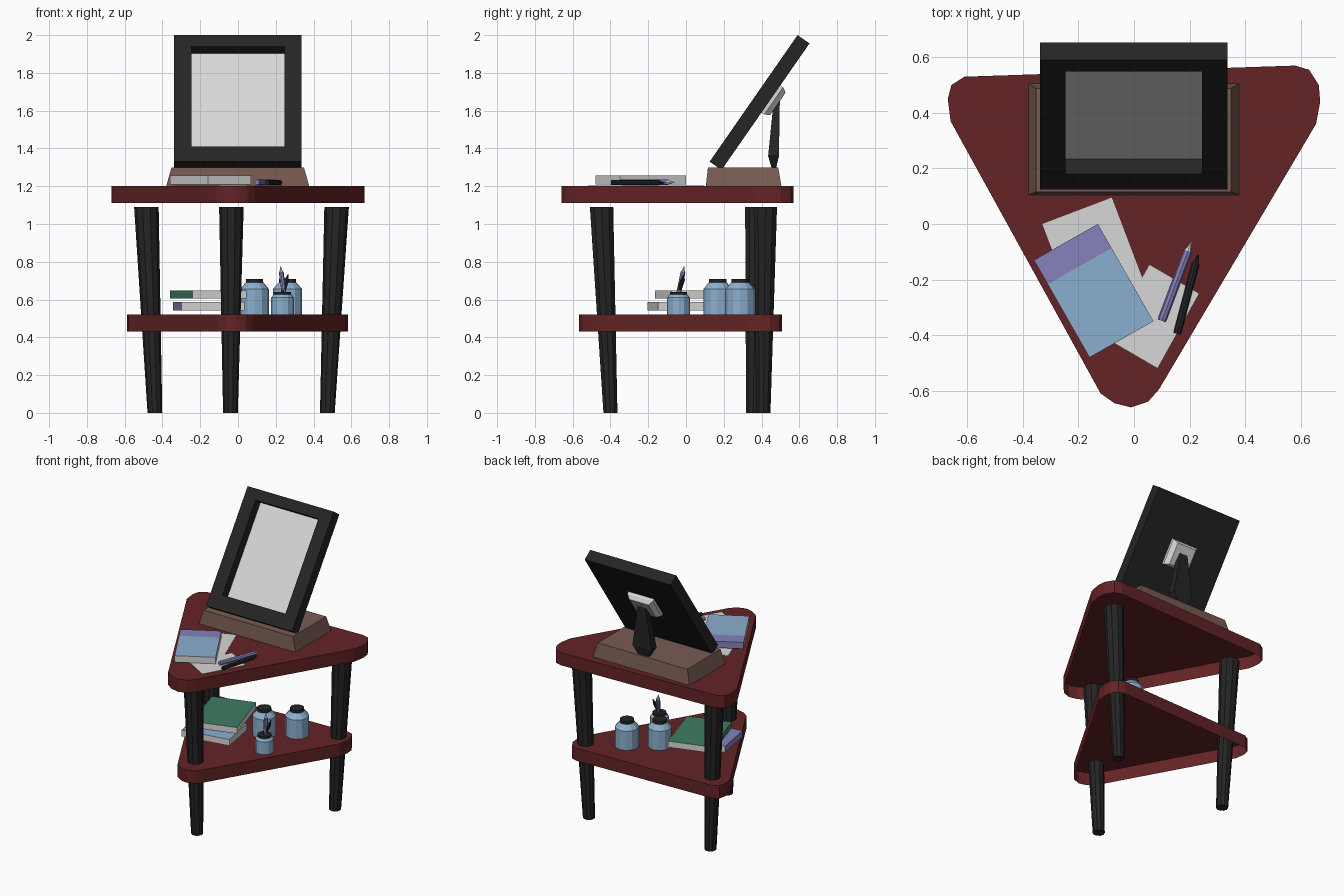
import bpy, bmesh, math
from mathutils import Vector, Matrix

if "Cube" in bpy.data.objects:
    bpy.data.objects.remove(bpy.data.objects["Cube"])


def material(name, r, g, b):
    m = bpy.data.materials.new(name)
    m.diffuse_color = (r, g, b, 1)
    m.use_nodes = True
    m.node_tree.nodes["Principled BSDF"].inputs["Base Color"].default_value = m.diffuse_color
    return m


RED = material("dark red", 0.127, 0.017, 0.019)
BLACK = material("soft black", 0.018, 0.018, 0.018)
BROWN = material("brown", 0.185, 0.105, 0.084)
WHITE = material("paper white", 0.68, 0.68, 0.68)
BLUE = material("light blue", 0.26, 0.43, 0.62)
PURPLE = material("lavender", 0.24, 0.22, 0.50)
GREEN = material("green", 0.045, 0.205, 0.122)


def loft(name, rings, mats, start=True, end=True, matrix=None, rule=None):
    """Skin a list of equal-length point rings; rule(centre, normal) gives the material index."""
    bm = bmesh.new()
    vs = [[bm.verts.new(p) for p in ring] for ring in rings]
    n = len(rings[0])
    for a, b in zip(vs, vs[1:]):
        for i in range(n):
            j = (i + 1) % n
            bm.faces.new((a[i], a[j], b[j], b[i]))
    if start:
        bm.faces.new(vs[0][::-1])
    if end:
        bm.faces.new(vs[-1])
    bmesh.ops.recalc_face_normals(bm, faces=bm.faces)
    if rule:
        for f in bm.faces:
            f.normal_update()
            f.material_index = rule(f.calc_center_median(), f.normal)
    if matrix:
        bm.transform(matrix)
    me = bpy.data.meshes.new(name)
    bm.to_mesh(me)
    bm.free()
    for m in mats:
        me.materials.append(m)
    ob = bpy.data.objects.new(name, me)
    bpy.context.collection.objects.link(ob)
    return ob


def rect(x0, x1, y0, y1, z):
    return [(x0, y0, z), (x1, y0, z), (x1, y1, z), (x0, y1, z)]


def turned(name, p, q, profile, mats, n=10, start=True, rule=None):
    """Round part along p-q; profile is (distance, radius) pairs."""
    p, q = Vector(p), Vector(q)
    d = (q - p).normalized()
    mat = Matrix.Translation(p) @ d.to_track_quat('Z', 'Y').to_matrix().to_4x4()
    rings = [[(r * math.cos(2 * math.pi * i / n), r * math.sin(2 * math.pi * i / n), h)
              for i in range(n)] for h, r in profile]
    return loft(name, rings, mats, start=start, matrix=mat, rule=rule)


# Rounded triangular boards, open underneath
OUTLINE = [(-0.67, 0.45), (-0.66, 0.37), (-0.12, -0.61), (-0.07, -0.645), (-0.01, -0.66),
           (0.05, -0.64), (0.09, -0.595), (0.655, 0.36), (0.67, 0.44), (0.665, 0.50),
           (0.63, 0.555), (0.58, 0.57), (-0.61, 0.53), (-0.657, 0.50)]


def board(name, s, dx, dy, z0, z1):
    loft(name, [[(x * s + dx, y * s + dy, z) for x, y in OUTLINE] for z in (z0, z1)],
         [RED], start=False)


board("table_top", 1, 0, 0, 1.11, 1.20)
board("lower_shelf", 0.872, -0.003, 0.01, 0.43, 0.52)

# Splayed tapering legs
for name, foot, top in (("left_leg", (-0.44, 0.355), (-0.485, 0.375)),
                        ("right_leg", (0.473, 0.41), (0.522, 0.42)),
                        ("front_leg", (-0.04, -0.40), (-0.035, -0.447))):
    rings = [[(c[0] + r * math.cos(math.pi * i / 5), c[1] + r * math.sin(math.pi * i / 5), z)
              for i in range(10)] for c, r, z in ((foot, 0.039, 0), (top, 0.065, 1.09))]
    loft(name, rings, [BLACK])

# Display base
loft("display_base", [rect(-0.38, 0.377, 0.105, 0.505, 1.20),
                      rect(-0.352, 0.349, 0.116, 0.488, 1.30)], [BROWN], start=False)

# Tilted frame with a recessed pale screen
TILT = Matrix.Translation((0, 0.125, 1.33)) @ Matrix.Rotation(math.radians(55.2), 4, 'X')
loft("display_frame",
     [rect(-0.338, 0.336, 0, 0.816, -0.077), rect(-0.338, 0.336, 0, 0.816, 0),
      rect(-0.247, 0.245, 0.097, 0.744, 0), rect(-0.247, 0.245, 0.097, 0.744, -0.066)],
     [BLACK, WHITE], matrix=TILT,
     rule=lambda c, n: 1 if abs(c.z + 0.066) < 0.001 else 0)

# Mount plate on the back and the supporting neck
loft("mount_plate", [rect(-0.10, 0.10, 0.37, 0.545, -0.077), rect(-0.10, 0.10, 0.37, 0.545, -0.095),
                     rect(-0.075, 0.075, 0.385, 0.53, -0.122)], [WHITE], matrix=TILT)
loft("stand_neck", [rect(-0.04, 0.04, 0.452, 0.478, 1.30), rect(-0.075, 0.075, 0.435, 0.492, 1.36),
                    rect(-0.028, 0.028, 0.466, 0.497, 1.67)], [BLACK])


def book(name, corner, u, v, z0, z1, cover, spine, band):
    """corner: spine corner, u: away from spine, v: along spine."""
    corner, u, v = Vector(corner), Vector(u), Vector(v)
    k = band / u.length
    rings = []
    for t in (0, k, 1):
        a, b = corner + u * t, corner + u * t + v
        rings.append([(a.x, a.y, z0), (b.x, b.y, z0), (b.x, b.y, z1), (a.x, a.y, z1)])
    un = u.normalized()

    def rule(c, n):
        if n.z > 0.9:
            return 2 if (c.xy - corner).dot(un) < band else 1
        return 2 if n.xy.dot(un) < -0.9 else 0
    loft(name, rings, [WHITE, cover, spine], rule=rule)


book("desk_book", (-0.36, -0.13), (0.20, -0.35), (0.23, 0.13), 1.21, 1.256, BLUE, PURPLE, 0.10)
book("green_book", (-0.36, 0.22), (0.287, 0.088), (0.118, -0.385), 0.605, 0.648, GREEN, GREEN, 0.07)
book("lower_book", (-0.345, 0.055), (0.335, 0.058), (0.045, -0.26), 0.543, 0.587, BLUE, PURPLE, 0.10)


# Loose paper sheets
def sheet(name, corner, u, v, z):
    c, u, v = Vector(corner), Vector(u), Vector(v)
    loft(name, [[(*p, h) for p in (c, c + u, c + u + v, c + v)] for h in (z - 0.002, z)], [WHITE])


sheet("back_paper", (-0.33, 0.0), (0.25, 0.095), (0.128, -0.337), 1.204)
sheet("front_paper", (0.055, -0.145), (0.18, -0.105), (-0.15, -0.27), 1.207)


# Pens with conical tips
def pen(name, p, q, r, mats):
    length = (Vector(q) - Vector(p)).length
    tip = length - 2.4 * r
    turned(name, p, q, [(0, r * 0.9), (0.01, r), (tip, r), (tip + 0.6 * r, r * 0.6), (length, r * 0.12)],
           mats, n=8, rule=lambda c, n: len(mats) - 1 if c.z > tip + 0.1 * r else 0)


pen("purple_desk_pen", (0.10, -0.348, 1.221), (0.207, -0.062, 1.221), 0.0155, [PURPLE, WHITE])
pen("black_desk_pen", (0.155, -0.395, 1.219), (0.23, -0.112, 1.219), 0.014, [BLACK])
pen("purple_cup_pen", (0.248, -0.045, 0.60), (0.225, -0.01, 0.775), 0.013, [PURPLE, WHITE])
pen("black_cup_pen", (0.228, -0.052, 0.60), (0.266, -0.008, 0.735), 0.012, [BLACK])


# Lidded jars and the pen pot
def jar(name, x, y, r, neck, shoulder, top, lid):
    z = 0.52
    turned(name + "_body", (x, y, z), (x, y, 1),
           [(0, r), (shoulder, r), (top, neck)], [BLUE], n=12, start=False)
    turned(name + "_lid", (x, y, z + top - 0.006), (x, y, 1),
           [(0, neck * 0.95), (lid, neck * 0.95)], [BLACK], n=12)


jar("left_jar", 0.088, 0.168, 0.076, 0.048, 0.135, 0.170, 0.026)
jar("right_jar", 0.262, 0.287, 0.078, 0.048, 0.135, 0.170, 0.026)
jar("pen_pot", 0.236, -0.04, 0.060, 0.048, 0.090, 0.106, 0.020)
